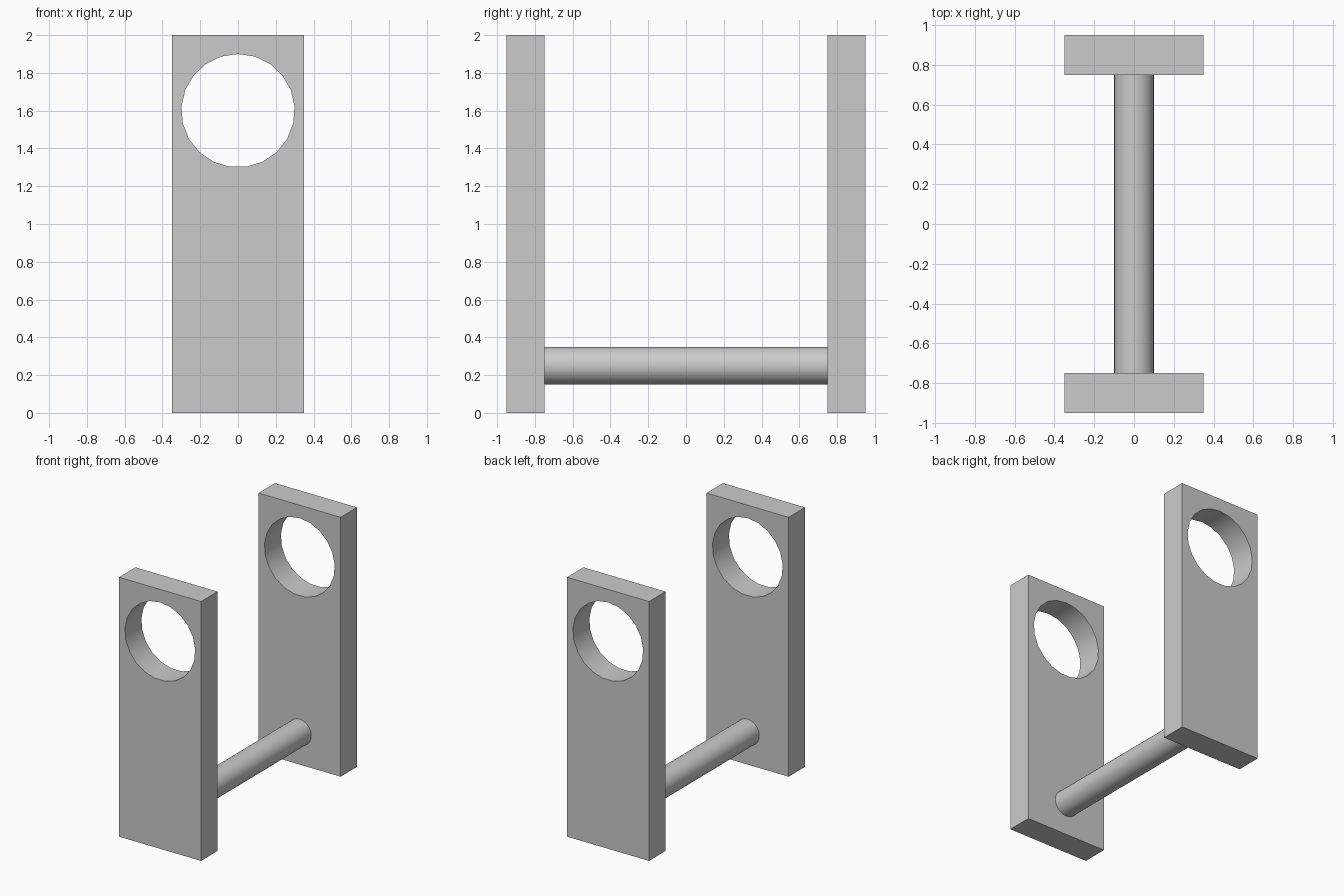
import bpy, bmesh, math

cube = bpy.data.objects.get("Cube")
if cube:
    bpy.data.objects.remove(cube, do_unlink=True)

# Single flat grey
GREY = (0.6, 0.6, 0.6, 1.0)
grey = bpy.data.materials.new("plain grey")
grey.use_nodes = True
grey.diffuse_color = GREY
grey.node_tree.nodes["Principled BSDF"].inputs["Base Color"].default_value = GREY

HALF_W, HEIGHT, THICK = 0.35, 2.0, 0.2
OUTER_Y = 0.95
HOLE_R, HOLE_Z, HOLE_SIDES = 0.3, 1.6, 21
ROD_R, ROD_Z = 0.1, 0.25


def finish(obj):
    obj.data.materials.append(grey)
    bpy.ops.object.select_all(action='DESELECT')
    obj.select_set(True)
    bpy.context.view_layer.objects.active = obj
    bpy.ops.object.shade_smooth_by_angle(angle=math.radians(30))


def plate(name, y):
    """Upright plate with a round hole, its front face at y."""
    bm = bmesh.new()
    outline = [(-HALF_W, 0), (HALF_W, 0), (HALF_W, HEIGHT), (-HALF_W, HEIGHT)]
    turns = [math.tau * i / HOLE_SIDES for i in range(HOLE_SIDES)]
    hole = [(HOLE_R * math.sin(a), HOLE_Z + HOLE_R * math.cos(a)) for a in turns]
    edges = []
    for loop in (outline, hole):
        verts = [bm.verts.new((x, y, z)) for x, z in loop]
        edges += [bm.edges.new((verts[i - 1], v)) for i, v in enumerate(verts)]
    bmesh.ops.triangle_fill(bm, edges=edges, use_beauty=True, normal=(0, -1, 0))
    ext = bmesh.ops.extrude_face_region(bm, geom=bm.faces[:], use_keep_orig=True)
    moved = [g for g in ext["geom"] if isinstance(g, bmesh.types.BMVert)]
    bmesh.ops.translate(bm, verts=moved, vec=(0, THICK, 0))
    bmesh.ops.recalc_face_normals(bm, faces=bm.faces[:])
    mesh = bpy.data.meshes.new(name)
    bm.to_mesh(mesh)
    bm.free()
    obj = bpy.data.objects.new(name, mesh)
    bpy.context.collection.objects.link(obj)
    finish(obj)


# End plates
plate("front_plate", -OUTER_Y)
plate("back_plate", OUTER_Y - THICK)

# Rod joining the plates
bpy.ops.mesh.primitive_cylinder_add(
    vertices=32, radius=ROD_R, depth=2 * (OUTER_Y - THICK),
    location=(0, 0, ROD_Z), rotation=(math.pi / 2, 0, 0))
rod = bpy.context.object
rod.name = "connecting_rod"
finish(rod)
